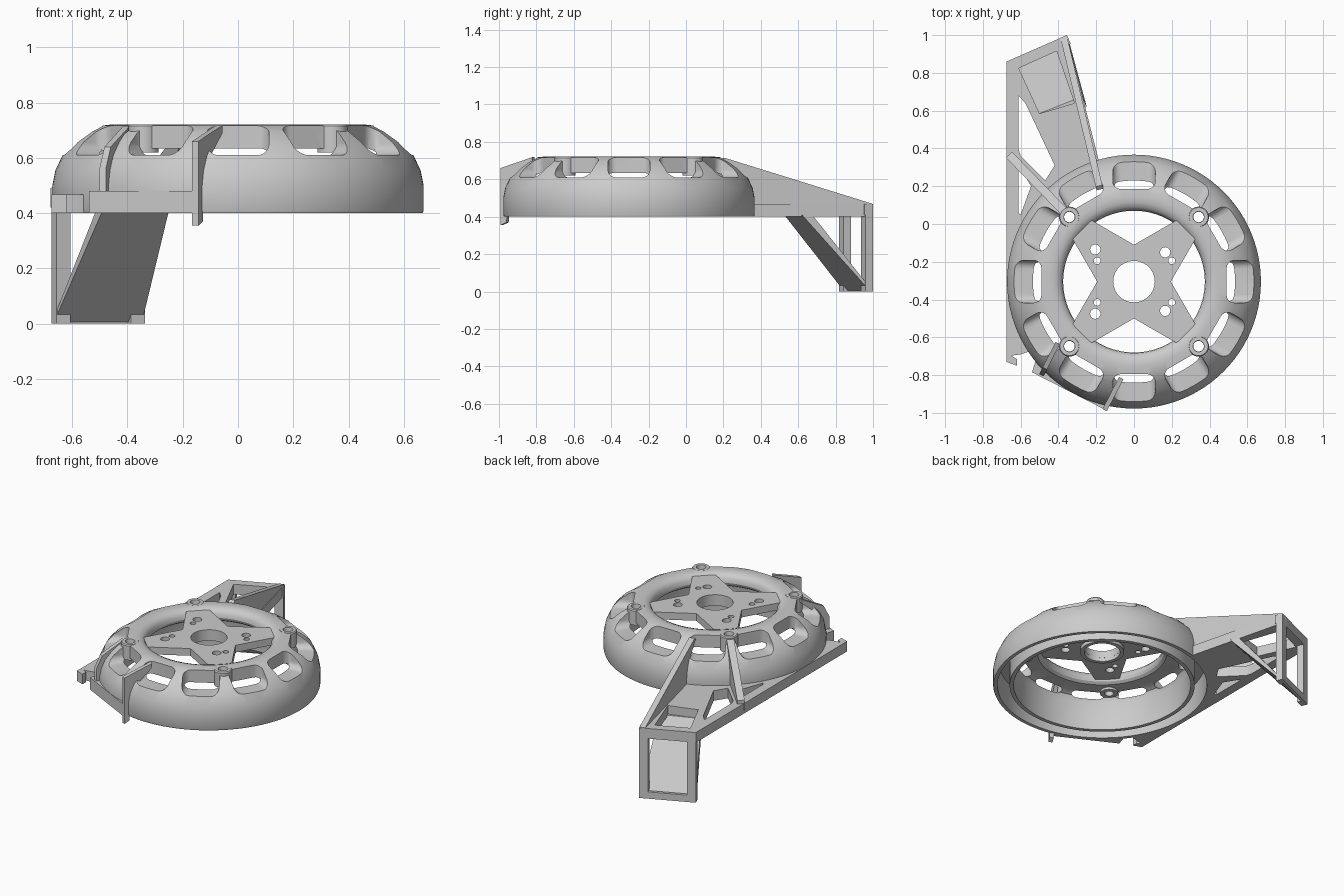
import bpy, bmesh
from math import sin, cos, pi, radians
from mathutils import Matrix, Vector

if "Cube" in bpy.data.objects:
    bpy.data.objects.remove(bpy.data.objects["Cube"])

CX, CY = 0.0, -0.305          # ring centre


def to_obj(name, bm, smooth=True):
    bmesh.ops.recalc_face_normals(bm, faces=bm.faces)
    me = bpy.data.meshes.new(name)
    bm.to_mesh(me)
    bm.free()
    ob = bpy.data.objects.new(name, me)
    bpy.context.collection.objects.link(ob)
    if smooth:
        activate(ob)
        bpy.ops.object.shade_smooth_by_angle(angle=radians(30))
    return ob


def activate(ob):
    bpy.ops.object.select_all(action='DESELECT')
    ob.select_set(True)
    bpy.context.view_layer.objects.active = ob


def loft(bm, a, b):
    # solid between two matching outlines
    va, vb = [bm.verts.new(p) for p in a], [bm.verts.new(p) for p in b]
    bm.faces.new(va)
    bm.faces.new(vb[::-1])
    n = len(a)
    for i in range(n):
        j = (i + 1) % n
        bm.faces.new((va[i], vb[i], vb[j], va[j]))


def plate(name, pts, z0, z1):
    bm = bmesh.new()
    loft(bm, [(x, y, z0) for x, y in pts], [(x, y, z1) for x, y in pts])
    return to_obj(name, bm)


def rib(name, start, end, profile, width):
    # upright plate from start to end; profile points are (distance, z)
    s = Vector(start).to_3d()
    d = (Vector(end).to_3d() - s).normalized()
    n = Vector((-d.y, d.x, 0)) * width / 2
    pts = [s + d * t + Vector((0, 0, z)) for t, z in profile]
    bm = bmesh.new()
    loft(bm, [p + n for p in pts], [p - n for p in pts])
    return to_obj(name, bm)


def revolve(name, profile, cx, cy, seg):
    bm = bmesh.new()
    rows = [[bm.verts.new((cx + r * cos(2 * pi * i / seg), cy + r * sin(2 * pi * i / seg), z))
             for r, z in profile] for i in range(seg)]
    n = len(profile)
    for i in range(seg):
        a, b = rows[i], rows[(i + 1) % seg]
        for k in range(n):
            m = (k + 1) % n
            bm.faces.new((a[k], b[k], b[m], a[m]))
    return to_obj(name, bm)


def cut(ob, cutter):
    cutter.hide_render = True
    m = ob.modifiers.new("cut", 'BOOLEAN')
    m.operation, m.solver, m.object = 'DIFFERENCE', 'EXACT', cutter
    activate(ob)
    bpy.ops.object.modifier_apply(modifier=m.name)
    bpy.data.objects.remove(cutter)
    bpy.ops.object.shade_smooth_by_angle(angle=radians(30))


def drill(ob, holes, z0=0.3, z1=0.9):
    bm = bmesh.new()
    for x, y, r in holes:
        bmesh.ops.create_cone(bm, cap_ends=True, segments=28, radius1=r, radius2=r, depth=z1 - z0,
                              matrix=Matrix.Translation((x, y, (z0 + z1) / 2)))
    cut(ob, to_obj("drill_cutter", bm))


def arc(r, a0, a1, n):
    return [(CX + r * cos(radians(a0 + (a1 - a0) * i / n)),
             CY + r * sin(radians(a0 + (a1 - a0) * i / n))) for i in range(n + 1)]


# domed ring with a double-walled skirt
ring = revolve("domed_ring", [
    (.668, .40), (.672, .41), (.672, .50), (.661, .555), (.635, .61), (.59, .658), (.54, .695),
    (.495, .717), (.45, .722), (.42, .72), (.395, .71), (.379, .69), (.375, .665), (.382, .648),
    (.40, .635), (.50, .635), (.53, .62), (.545, .59), (.545, .40), (.57, .40), (.57, .575),
    (.64, .575), (.645, .40)], CX, CY, 96)

# twelve rounded openings around the dome
bm = bmesh.new()
for k in range(12):
    part = bmesh.new()
    bmesh.ops.create_cube(part, size=1, matrix=Matrix.Translation((.645, 0, .71))
                          @ Matrix.Diagonal((.31, .225, .2, 1)))
    sel = []
    for e in part.edges:
        a, b = (v.co for v in e.verts)
        if (abs(a.z - b.z) > .1 and a.x < .6) or (abs(a.x - b.x) > .1 and a.z < .7):
            sel.append(e)
    bmesh.ops.bevel(part, geom=sel, offset=.042, segments=5, profile=.5, affect='EDGES')
    part.transform(Matrix.Translation((CX, CY, 0)) @ Matrix.Rotation(k * pi / 6, 4, 'Z'))
    tmp = bpy.data.meshes.new("tmp")
    part.to_mesh(tmp)
    part.free()
    bm.from_mesh(tmp)
    bpy.data.meshes.remove(tmp)
cut(ring, to_obj("slot_cutter", bm))

BOSS = [(CX + sx * .342, CY + sy * .342) for sx in (-1, 1) for sy in (-1, 1)]
drill(ring, [(x, y, .03) for x, y in BOSS])

# screw bosses
for x, y in BOSS:
    revolve("screw_boss", [(.028, .62), (.055, .62), (.055, .715), (.05, .722), (.03, .722), (.028, .715)],
            x, y, 32)

# four-armed motor plate
star = []
for k in range(4):
    rot = Matrix.Rotation(k * pi / 2, 2)
    for p in ((0, .195), (-.225, .325), (-.325, .225)):
        v = rot @ Vector(p)
        star.append((CX + v.x, CY + v.y))
star = plate("motor_plate", star, .66, .708)
drill(star, [(CX, CY, .11), (-.205, -.135, .027), (-.195, -.195, .018), (.165, -.15, .027),
             (.2, -.195, .018), (.165, -.46, .027), (.2, -.415, .018), (-.205, -.475, .027),
             (-.195, -.415, .018)] + [(x, y, .03) for x, y in BOSS])
revolve("centre_hub", [(.11, .635), (.135, .635), (.135, .70), (.11, .708)], CX, CY, 64)

# arm deck with openings
P, Q = Vector((-.675, .86)), Vector((-.355, 1.0))
deck = plate("arm_deck", [P[:], Q[:], (-.185, .33)] + arc(.66, 107, 180, 12) + [(-.675, -.305)], .40, .467)
for hole in ([(-.61, .825), (-.41, .915), (-.315, .64), (-.50, .585)],
             [(-.612, .68), (-.575, .64), (-.42, .31), (-.47, .23), (-.60, .36), (-.612, .40)],
             [(-.612, .30), (-.60, .29), (-.545, .20), (-.60, .05), (-.612, .06)]):
    cut(deck, plate("window_cutter", hole, .3, .6))

# sloped side wall, diagonal rib, left rail
rib("arm_side_wall", (-.372, .99), (-.182, .19),
    [(0, .40), (0, .47), (.81, .715), (.83, .70), (.78, .66), (.70, .58), (.67, .40)], .036)
rib("boss_rib", (-.342, .037), (-.66, .365),
    [(.04, .715), (.46, .49), (.46, .42), (.18, .42), (.16, .58), (.12, .64), (.04, .66)], .045)
plate("left_rail", [(-.675, .86), (-.645, .87), (-.645, -.70), (-.62, -.715), (-.62, -.75), (-.675, -.73)],
      .40, .467)
plate("left_fill", [(-.67, -.3)] + arc(.655, 180, 214, 6) + [(-.60, -.69), (-.67, -.70)], .40, .467)

# leg: open rear frame and sloping brace plate
n = Vector((.4, -.916))
u = (Q - P).normalized()


def bar(name, a, b, z0, z1, depth):
    plate(name, [a[:], b[:], (b + n * depth)[:], (a + n * depth)[:]], z0, z1)


bar("leg_post_left", P, P + u * .055, 0, .467, .045)
bar("leg_post_right", Q - u * .055, Q, 0, .467, .045)
bar("leg_foot_bar", P, Q, 0, .045, .02)
bar("leg_top_bar", P, Q, .41, .467, .05)
bm = bmesh.new()
low = [P + n * .015, Q + n * .015, Q - n * .0, P - n * .0]
tl, tr = Vector((-.49, .525)), Vector((-.25, .62))
high = [tl, tr, tr - n * .06, tl - n * .06]
loft(bm, [(p.x, p.y, 0) for p in low], [(p.x, p.y, .41) for p in high])
to_obj("leg_brace_plate", bm)

# front-left mounting flange with two ribs
plate("front_flange", [(-.54, -.785), (-.16, -.98)] + arc(.655, 260, 218, 10), .40, .48)
rib("flange_rib_right", (-.155, -.985), (-.063, -.807),
    [(0, .355), (0, .66), (.08, .685), (.19, .718), (.19, .69), (.11, .62), (.05, .56), (.035, .37)], .026)
rib("flange_rib_left", (-.49, -.80), (-.40, -.622),
    [(0, .41), (0, .56), (.04, .64), (.19, .715), (.19, .69), (.12, .63), (.07, .56), (.05, .41)], .026)
